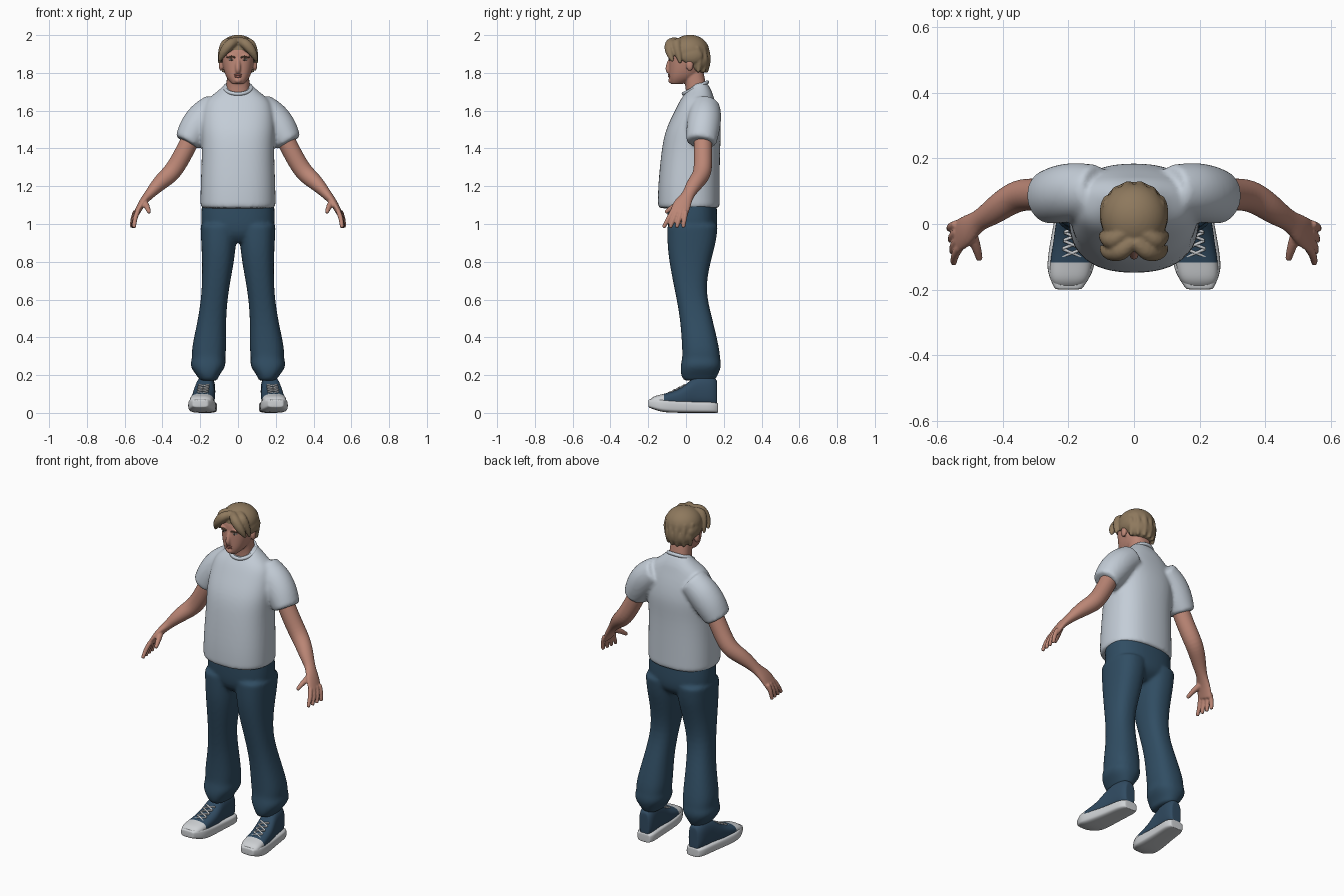
import bpy, bmesh, math
from mathutils import Vector, Matrix

cube = bpy.data.objects.get("Cube")
if cube:
    bpy.data.objects.remove(cube, do_unlink=True)

X, Y, Z = Vector((1, 0, 0)), Vector((0, 1, 0)), Vector((0, 0, 1))
SIDES = (("left", 1), ("right", -1))


def material(name, red, green, blue):
    mat = bpy.data.materials.new(name)
    mat.use_nodes = True
    mat.diffuse_color = (red, green, blue, 1)
    shader = mat.node_tree.nodes["Principled BSDF"]
    shader.inputs["Base Color"].default_value = (red, green, blue, 1)
    shader.inputs["Roughness"].default_value = 0.8
    return mat


skin = material("skin", .5, .24, .18)
lip = material("lips", .38, .14, .11)
hair_brown = material("hair brown", .27, .19, .11)
brow_brown = material("eyebrow brown", .12, .07, .04)
shirt_grey = material("shirt pale grey", .55, .61, .68)
denim = material("denim blue", .03, .075, .125)
canvas = material("canvas blue", .03, .07, .12)
rubber = material("rubber white", .62, .64, .66)
eye_white = material("eye white", .6, .57, .54)
iris_dark = material("iris dark", .04, .03, .02)


def ring(center, u, v, radius_u, radius_v, power=2, count=24):
    """Superellipse around a center in the plane of u and v."""
    points = []
    for i in range(count):
        angle = math.tau * i / count
        co, si = math.cos(angle), math.sin(angle)
        along_u = math.copysign(abs(co) ** (2 / power), co)
        along_v = math.copysign(abs(si) ** (2 / power), si)
        points.append(center + u * radius_u * along_u + v * radius_v * along_v)
    return points


def blend_rings(ring_a, ring_b):
    return [a.lerp(b, .1) for a, b in zip(ring_a, ring_b)]


def loft(bm, rings):
    """Closed skin over rings, with a support ring that keeps each end crisp."""
    rings = [rings[0], blend_rings(rings[0], rings[1]), *rings[1:-1],
             blend_rings(rings[-1], rings[-2]), rings[-1]]
    rows = [[bm.verts.new(point) for point in points] for points in rings]
    for lower, upper in zip(rows, rows[1:]):
        for i in range(len(lower)):
            bm.faces.new((lower[i - 1], lower[i], upper[i], upper[i - 1]))
    bm.faces.new(rows[0])
    bm.faces.new(rows[-1])


def stack(bm, rows, side=1):
    """Horizontal sections: height, inner x, outer x, front y, back y."""
    loft(bm, [ring(Vector((side * (inner + outer) / 2, (front + back) / 2, z)), X, Y,
                   (outer - inner) / 2, (back - front) / 2, 2.4)
              for z, inner, outer, front, back in rows])


def centred(rows):
    return [(z, -half, half, front, back) for z, half, front, back in rows]


def tube(bm, rows, side=1, count=16):
    """Limb along points: x, y, z, radius and optional radius towards y."""
    points = [Vector((row[0] * side, row[1], row[2])) for row in rows]
    rings = []
    for i, (point, row) in enumerate(zip(points, rows)):
        tangent = (points[min(i + 1, len(points) - 1)] - points[max(i - 1, 0)]).normalized()
        u = Y.cross(tangent).normalized()
        rings.append(ring(point, u, tangent.cross(u), row[3], row[-1], count=count))
    loft(bm, rings)


def blob(bm, center, *radii):
    matrix = Matrix.Translation(center) @ Matrix.Diagonal((*radii, 1))
    bmesh.ops.create_uvsphere(bm, u_segments=24, v_segments=14, radius=1, matrix=matrix)


def finish(name, bm, mats, voxel=0, smooth=2, levels=2, rule=None):
    """Make the object; a voxel size blends overlapping pieces into one surface."""
    bmesh.ops.recalc_face_normals(bm, faces=bm.faces)
    for face in bm.faces:
        face.smooth = True
        if rule:
            face.material_index = rule(face.calc_center_median())
    mesh = bpy.data.meshes.new(name)
    bm.to_mesh(mesh)
    bm.free()
    for mat in mats:
        mesh.materials.append(mat)
    obj = bpy.data.objects.new(name, mesh)
    bpy.context.collection.objects.link(obj)
    if levels:
        subdivision = obj.modifiers.new("Subdivision", 'SUBSURF')
        subdivision.levels = subdivision.render_levels = levels
    if voxel:
        remesh = obj.modifiers.new("Blend", 'REMESH')
        remesh.mode, remesh.voxel_size, remesh.use_smooth_shade = 'VOXEL', voxel, True
        obj.modifiers.new("Smooth", 'SMOOTH').iterations = smooth


# Shirt: torso and both sleeves blended together
bm = bmesh.new()
stack(bm, centred([(1.08, .2, -.15, .18), (1.2, .2, -.15, .18), (1.4, .19, -.13, .18),
                   (1.5, .2, -.11, .19), (1.6, .19, -.06, .17), (1.66, .17, -.03, .15),
                   (1.7, .11, 0, .14), (1.75, .06, .04, .11)]))
for label, side in SIDES:
    tube(bm, [(.11, .1, 1.62, .08), (.18, .1, 1.57, .09), (.23, .09, 1.5, .09),
              (.27, .08, 1.43, .07, .08)], side, 24)
finish("shirt", bm, [shirt_grey], .01, 4)

# Ribbed collar, higher at the back
bpy.ops.mesh.primitive_torus_add(major_radius=.07, minor_radius=.01, major_segments=40,
                                 location=(0, .05, 1.72), rotation=(.46, 0, 0))
collar = bpy.context.object
collar.name = "collar"
collar.data.materials.append(shirt_grey)
bpy.ops.object.shade_smooth()

# Trousers: hips and both legs blended, gathered above the shoes
bm = bmesh.new()
stack(bm, centred([(1.14, .19, -.1, .16), (1, .2, -.1, .17), (.94, .18, -.09, .16),
                   (.9, .09, -.05, .1)]))
for label, side in SIDES:
    stack(bm, [(1, 0, .2, -.1, .17), (.9, .01, .195, -.1, .16), (.8, .02, .19, -.09, .13),
               (.65, .05, .19, -.06, .1), (.5, .065, .21, -.03, .14), (.33, .06, .25, -.02, .18),
               (.29, .07, .24, -.02, .18), (.25, .06, .26, -.03, .19),
               (.2, .1, .22, -.03, .17), (.17, .11, .2, -.01, .15)], side)
finish("trousers", bm, [denim], .01, 3)

# Bare arms with palms, fingers and thumbs
for label, side in SIDES:
    bm = bmesh.new()
    tube(bm, [(.24, .09, 1.47, .05), (.3, .09, 1.35, .05), (.35, .09, 1.27, .05),
              (.4, .06, 1.23, .045), (.44, .03, 1.19, .035, .04), (.475, .01, 1.15, .025, .03),
              (.51, -.02, 1.11, .02, .05), (.54, -.04, 1.05, .015, .05)], side)
    for k in range(4):
        base = Vector((.53 + .004 * k, -.07 + .023 * k, 1.07))
        tip = Vector((.55 + .004 * k, -.12 + .035 * k, .98))
        knuckle = base.lerp(tip, .5) + X * .007
        tube(bm, [(*base, .013), (*knuckle, .013), (*tip, .01)], side)
    tube(bm, [(.5, -.02, 1.12, .02), (.48, -.07, 1.09, .015), (.47, -.11, 1.06, .01)], side)
    finish(label + "_arm", bm, [skin], .005)

# Head, neck, nose, brow ridges and ears
bm = bmesh.new()
stack(bm, centred([(1.74, .03, -.08, -.02), (1.77, .06, -.09, .05), (1.82, .08, -.09, .1),
                   (1.9, .09, -.09, .11), (1.94, .08, -.08, .11), (1.97, .05, -.04, .08)]))
stack(bm, centred([(1.64, .07, 0, .12), (1.72, .06, 0, .11), (1.82, .06, -.02, .09)]))
tube(bm, [(0, -.08, 1.88, .01), (0, -.1, 1.82, .015), (0, -.09, 1.8, .01)])
blob(bm, (0, -.08, 1.76), .02, .015, .015)
for label, side in SIDES:
    blob(bm, (side * .09, .02, 1.84), .012, .02, .03)
    blob(bm, (side * .035, -.075, 1.89), .03, .015, .01)
finish("head", bm, [skin], .005)

# Mouth, eyes and eyebrows
bm = bmesh.new()
for height in (1.78, 1.79):
    blob(bm, (0, -.087, height), .02, .008, .006)
finish("lips", bm, [lip], levels=0)
for label, side in SIDES:
    bm = bmesh.new()
    blob(bm, (side * .035, -.08, 1.87), .015, .008, .006)
    finish(label + "_eye", bm, [eye_white], levels=0)
    bm = bmesh.new()
    blob(bm, (side * .035, -.085, 1.87), .006, .004, .006)
    finish(label + "_iris", bm, [iris_dark], levels=0)
    bm = bmesh.new()
    tube(bm, [(.015, -.09, 1.88, .004), (.035, -.09, 1.89, .005), (.06, -.075, 1.88, .003)], side)
    finish(label + "_eyebrow", bm, [brow_brown], levels=1)

# Hair: cap, nape and centre-parted curtains of locks
bm = bmesh.new()
blob(bm, (0, .02, 1.915), .103, .105, .087)
blob(bm, (0, .06, 1.86), .09, .07, .07)
for label, side in SIDES:
    blob(bm, (side * .08, .03, 1.89), .025, .06, .045)
    tube(bm, [(0, -.05, 1.97, .02), (.04, -.09, 1.96, .03), (.08, -.09, 1.91, .025),
              (.1, -.07, 1.86, .007)], side)
    tube(bm, [(.02, -.02, 1.97, .02), (.07, -.06, 1.96, .03), (.09, -.04, 1.9, .02),
              (.1, -.03, 1.85, .007)], side)
    for angle in (.2, .6, 1):
        x, y = .09 * math.sin(angle), .02 + .1 * math.cos(angle)
        tube(bm, [(x, y - .02, 1.94, .02), (x, y, 1.87, .02), (x, y - .01, 1.8, .008)], side)
finish("hair", bm, [hair_brown], .006)


# Canvas shoes: rubber sole, upper with toe cap, crossed laces
def shoe_x(y):
    return .18 - .1 * y


def shoe_part(bm, rows, side, power):
    """Upright sections: y, half width, bottom, top."""
    loft(bm, [ring(Vector((side * shoe_x(y), y, (low + high) / 2)), X, Z,
                   half, (high - low) / 2, power) for y, half, low, high in rows])


for label, side in SIDES:
    bm = bmesh.new()
    shoe_part(bm, [(-.2, .04, .03, .07), (-.15, .07, .01, .08), (-.1, .075, 0, .07),
                   (.05, .06, 0, .06), (.14, .06, 0, .06), (.17, .04, 0, .05)], side, 4)
    finish(label + "_sole", bm, [rubber])
    bm = bmesh.new()
    profile = [(-.19, .04, .07), (-.17, .06, .09), (-.12, .065, .1), (-.05, .06, .12),
               (0, .06, .15), (.05, .05, .2), (.14, .05, .2), (.165, .03, .17)]
    shoe_part(bm, [(y, half, .03, top) for y, half, top in profile], side, 2.6)
    finish(label + "_shoe_upper", bm, [canvas, rubber], rule=lambda c: int(c.y < -.12))
    bm = bmesh.new()
    for k in range(4):
        for lean in (1, -1):
            lace = []
            for t in (-1, 0, 1):
                y = -.1 + .025 * k + .012 * (t + 1)
                lace.append((shoe_x(y) + lean * t * .03, y, .153 + y / 2 - .004 * t * t, .005))
            tube(bm, lace, side, 8)
    finish(label + "_laces", bm, [rubber], levels=1)
